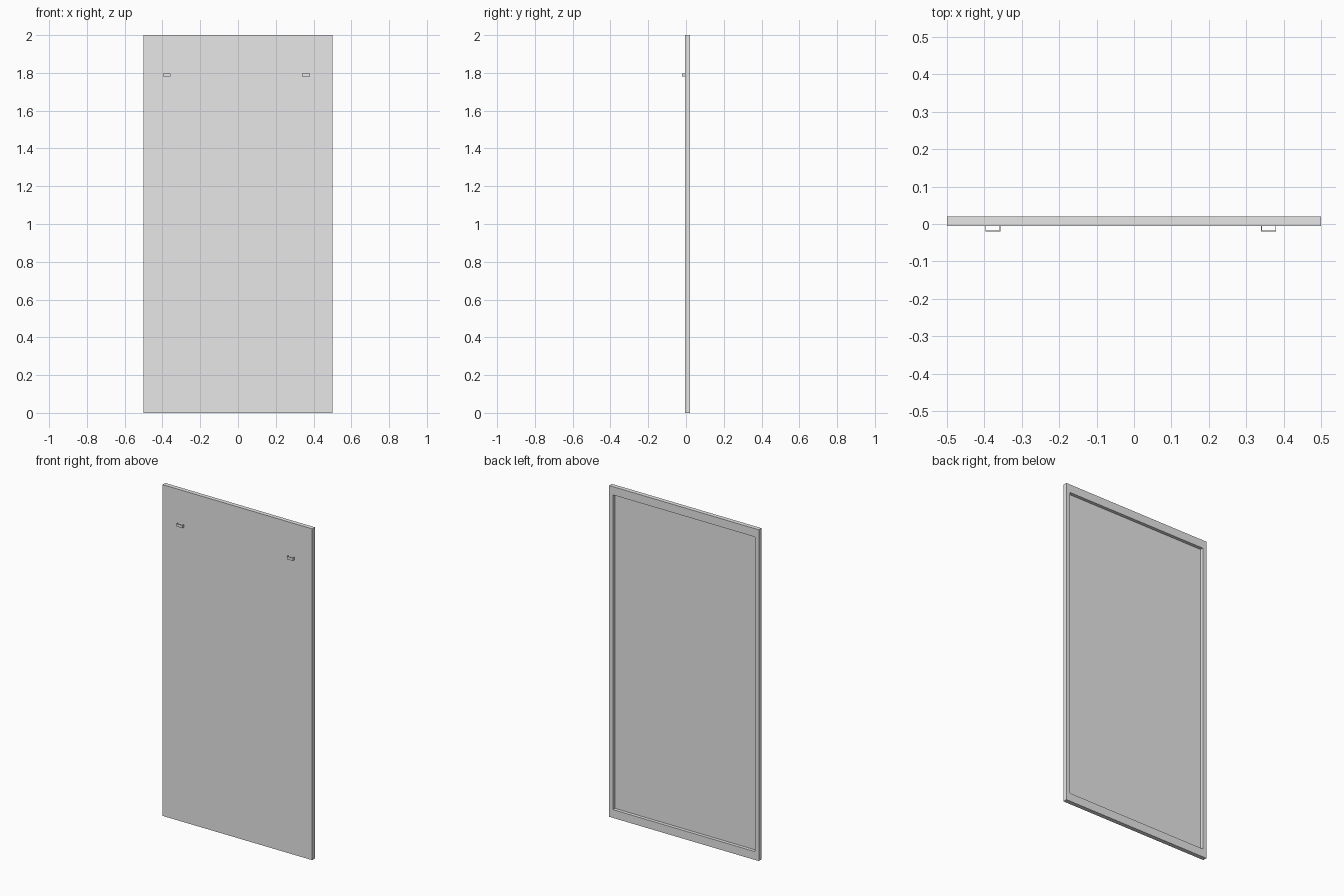
import bpy
import bmesh
from mathutils import Vector

cube = bpy.data.objects.get("Cube")
if cube:
    bpy.data.objects.remove(cube, do_unlink=True)

grey = bpy.data.materials.new("light_grey")
grey.use_nodes = True
grey.diffuse_color = (0.8, 0.8, 0.8, 1)
grey.node_tree.nodes["Principled BSDF"].inputs["Base Color"].default_value = (0.8, 0.8, 0.8, 1)

WIDTH, HEIGHT = 1.0, 2.0
FRONT, BACK, FLOOR = -0.006, 0.02, 0.0
RIM = 0.95  # opening size relative to the panel


def add_box(bm, low, high):
    low, high = Vector(low), Vector(high)
    verts = bmesh.ops.create_cube(bm, size=1)["verts"]
    for v in verts:
        v.co = (low + high) / 2 + v.co * (high - low)


def finish(bm, name):
    bmesh.ops.recalc_face_normals(bm, faces=bm.faces)
    mesh = bpy.data.meshes.new(name)
    bm.to_mesh(mesh)
    bm.free()
    mesh.materials.append(grey)
    obj = bpy.data.objects.new(name, mesh)
    bpy.context.collection.objects.link(obj)
    return obj


# Panel: a slab whose back face is inset and pushed in, leaving a rim
bm = bmesh.new()
add_box(bm, (-WIDTH / 2, FRONT, 0), (WIDTH / 2, BACK, HEIGHT))
bm.normal_update()
back = max(bm.faces, key=lambda f: f.calc_center_median().y)
bmesh.ops.inset_individual(bm, faces=[back], thickness=0.01)
centre = Vector((0, BACK, HEIGHT / 2))
for v in back.verts:
    sx = 1 if v.co.x > 0 else -1
    sz = 1 if v.co.z > centre.z else -1
    v.co = centre + Vector((sx * WIDTH, 0, sz * HEIGHT)) * RIM / 2
recess = bmesh.ops.extrude_discrete_faces(bm, faces=[back])["faces"]
for v in recess[0].verts:
    v.co.y = FLOOR
finish(bm, "panel")

# Straps: thin loops open at top and bottom, standing off the front
WALL, Z0, Z1, TIP = 0.002, 1.78, 1.797, -0.02
for name, x0, x1 in (("right_strap", -0.397, -0.357), ("left_strap", 0.34, 0.38)):
    bm = bmesh.new()
    add_box(bm, (x0, TIP, Z0), (x1, TIP + WALL, Z1))
    for x in (x0, x1 - WALL):
        add_box(bm, (x, TIP + WALL, Z0), (x + WALL, FRONT, Z1))
    finish(bm, name)
